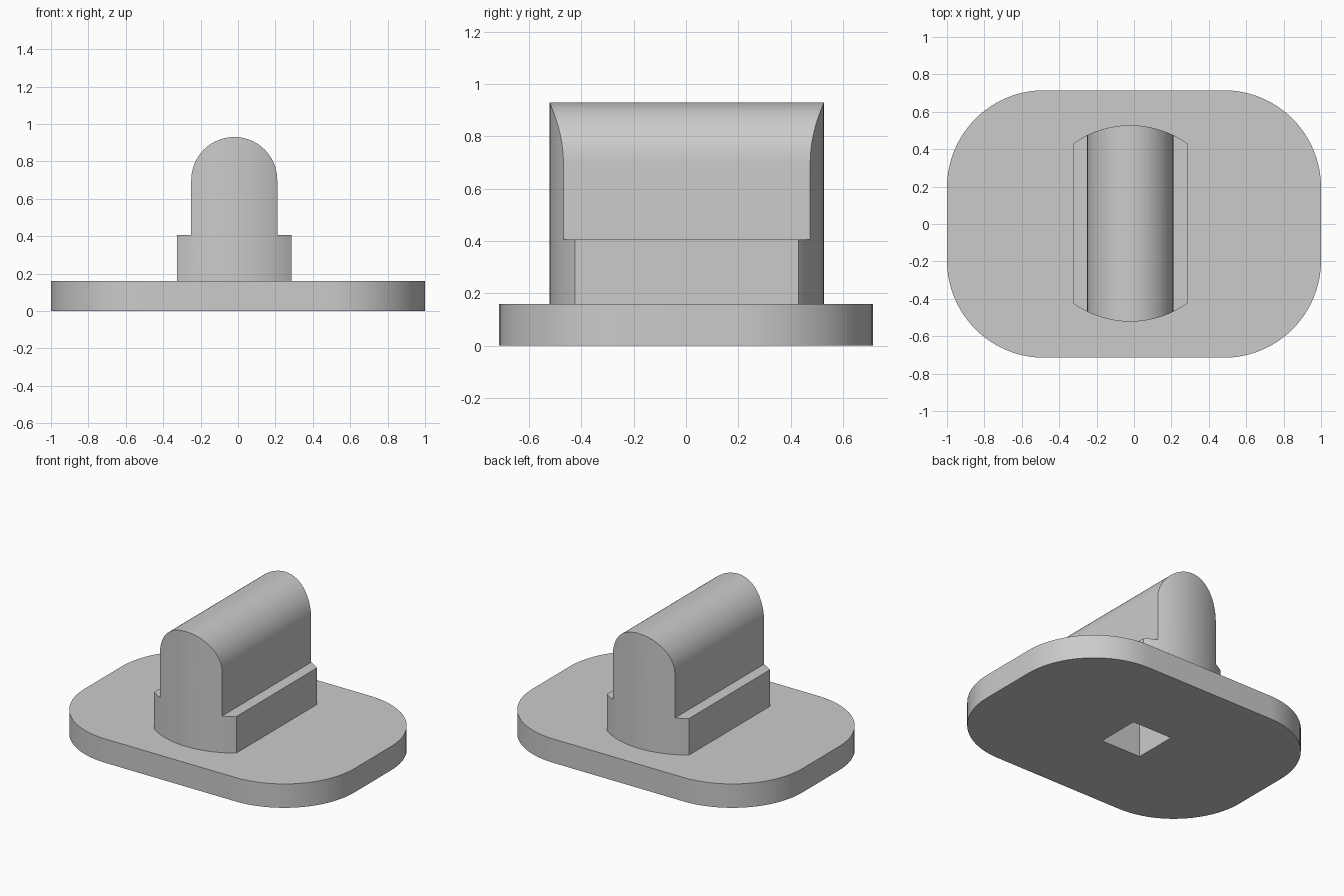
import bpy, bmesh, math
from mathutils import Vector

if "Cube" in bpy.data.objects:
    bpy.data.objects.remove(bpy.data.objects["Cube"])

grey = bpy.data.materials.new("light grey")
grey.use_nodes = True
grey.diffuse_color = (0.6, 0.6, 0.6, 1)
grey.node_tree.nodes["Principled BSDF"].inputs["Base Color"].default_value = (0.6, 0.6, 0.6, 1)

STEM_X = -0.02      # the stem sits slightly off centre
PLATE_TOP = 0.16


def arc(cx, cy, r, start, end, steps):
    """Points along a circular arc, angles in degrees."""
    angles = [math.radians(start + (end - start) * i / steps) for i in range(steps + 1)]
    return [(cx + r * math.cos(a), cy + r * math.sin(a)) for a in angles]


def prism(name, outline, place, direction):
    """Extrude a closed 2D outline, placed in space by a function."""
    bm = bmesh.new()
    face = bm.faces.new([bm.verts.new(place(u, v)) for u, v in outline])
    moved = bmesh.ops.extrude_face_region(bm, geom=[face])["geom"]
    bmesh.ops.translate(bm, vec=Vector(direction),
                        verts=[g for g in moved if isinstance(g, bmesh.types.BMVert)])
    bmesh.ops.recalc_face_normals(bm, faces=bm.faces)
    mesh = bpy.data.meshes.new(name)
    bm.to_mesh(mesh)
    bm.free()
    mesh.materials.append(grey)
    obj = bpy.data.objects.new(name, mesh)
    bpy.context.collection.objects.link(obj)
    return obj


def combine(obj, other, operation):
    """Apply a boolean and remove the helper."""
    mod = obj.modifiers.new("boolean", "BOOLEAN")
    mod.operation, mod.object, mod.solver = operation, other, "EXACT"
    bpy.context.view_layer.objects.active = obj
    bpy.ops.object.modifier_apply(modifier=mod.name)
    bpy.data.objects.remove(other)


# Base plate with large rounded corners
r = 0.52
cx, cy = 1 - r, 0.715 - r
plate_outline = []
for i, (sx, sy) in enumerate([(1, 1), (-1, 1), (-1, -1), (1, -1)]):
    plate_outline += arc(sx * cx, sy * cy, r, 90 * i, 90 * i + 90, 24)
body = prism("base_plate_and_stem", plate_outline,
             lambda u, v: (u, v, 0), (0, 0, PLATE_TOP))

# Stepped stem with a round top, run from front to back
wide, narrow, shoulder, spring, bottom = 0.305, 0.23, 0.405, 0.70, 0.08
stem_outline = ([(-wide, bottom), (wide, bottom), (wide, shoulder), (narrow, shoulder)]
                + arc(0, spring, narrow, 0, 180, 40)
                + [(-narrow, shoulder), (-wide, shoulder)])
stem = prism("stem", stem_outline, lambda u, v: (STEM_X + u, -0.7, v), (0, 1.4, 0))

# Bowed front and back ends, trimmed to a cylinder
trim = prism("end_trim", arc(STEM_X, 0.003, 0.525, 0, 360, 128)[:-1],
             lambda u, v: (u, v, 0), (0, 0, 1.2))
combine(stem, trim, "INTERSECT")
combine(body, stem, "UNION")

# Square socket in the underside
h = 0.148
socket = prism("socket_cutter", [(-h, -h), (h, -h), (h, h), (-h, h)],
               lambda u, v: (STEM_X + u, v, -0.1), (0, 0, 0.6))
combine(body, socket, "DIFFERENCE")

# Smooth curved walls, crisp edges
bpy.ops.object.select_all(action="DESELECT")
body.select_set(True)
bpy.context.view_layer.objects.active = body
bpy.ops.object.shade_smooth_by_angle(angle=math.radians(30))
